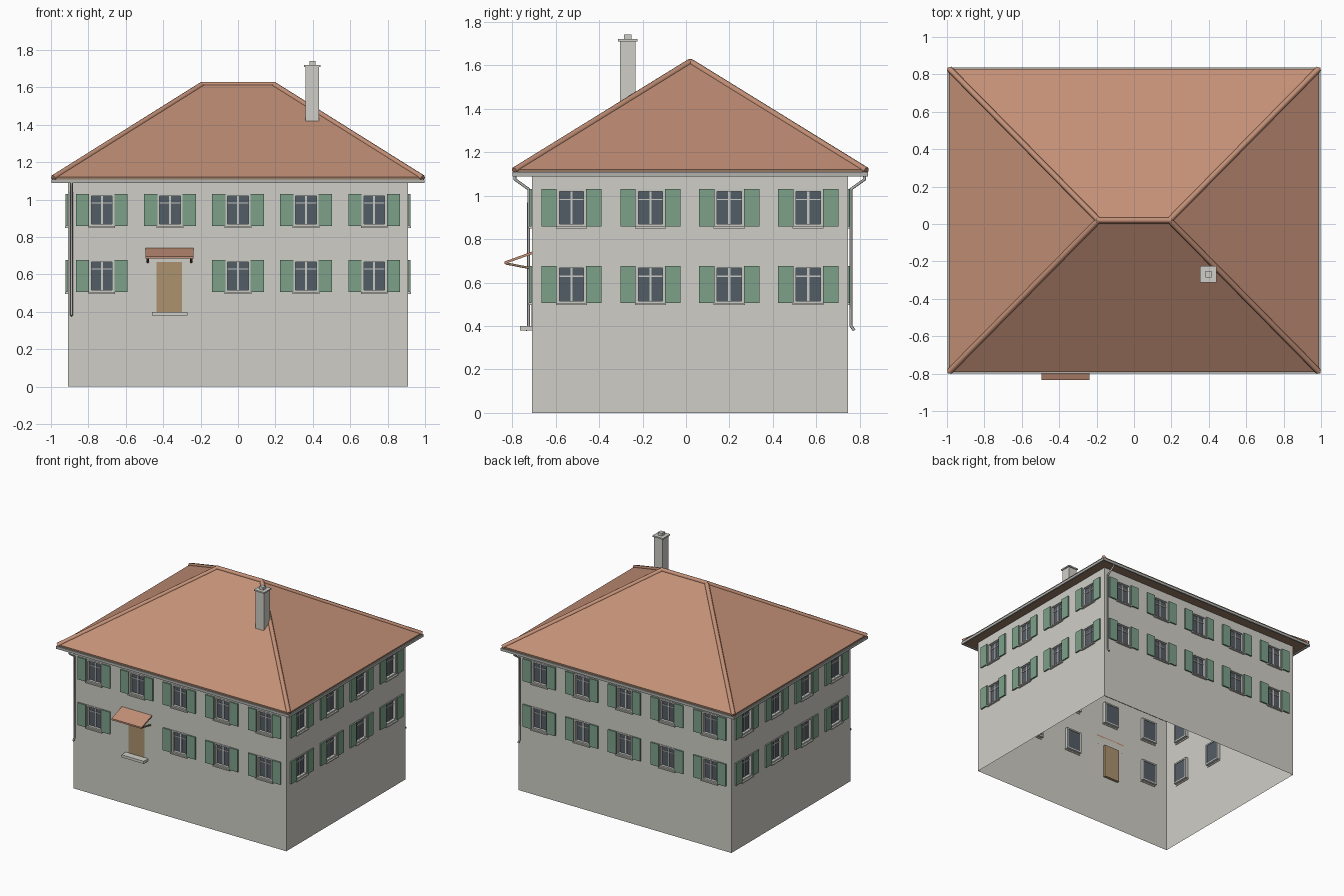
import bpy, bmesh, math
from mathutils import Matrix, Vector

if "Cube" in bpy.data.objects:
    bpy.data.objects.remove(bpy.data.objects["Cube"])


def material(name, r, g, b):
    lin = [((c / 255 + 0.055) / 1.055) ** 2.4 for c in (r, g, b)]
    m = bpy.data.materials.new(name)
    m.diffuse_color = (*lin, 1)
    m.use_nodes = True
    m.node_tree.nodes["Principled BSDF"].inputs["Base Color"].default_value = m.diffuse_color
    return m


PLASTER = material("plaster_grey", 207, 206, 199)
TILE = material("terracotta", 195, 144, 119)
TIMBER = material("eaves_brown", 150, 122, 98)
GREEN = material("shutter_green", 125, 161, 138)
GLASS = material("dark_glass", 84, 93, 102)
DOOR = material("door_tan", 172, 146, 112)
FRAME = material("frame_grey", 200, 200, 196)
METAL = material("gutter_grey", 178, 178, 175)


def finish(bm, name, *mats):
    me = bpy.data.meshes.new(name)
    bm.to_mesh(me)
    bm.free()
    for m in mats:
        me.materials.append(m)
    ob = bpy.data.objects.new(name, me)
    bpy.context.collection.objects.link(ob)
    return ob


def box(bm, x0, x1, y0, y1, z0, z1, mat=Matrix()):
    size = Matrix.Diagonal((x1 - x0, y1 - y0, z1 - z0, 1))
    mid = Matrix.Translation(((x0 + x1) / 2, (y0 + y1) / 2, (z0 + z1) / 2))
    bmesh.ops.create_cube(bm, size=1, matrix=mat @ mid @ size)


def tube(name, points, radius, mat, sides=1):
    cu = bpy.data.curves.new(name, 'CURVE')
    cu.dimensions = '3D'
    cu.bevel_depth = radius
    cu.bevel_resolution = sides
    cu.use_fill_caps = True
    sp = cu.splines.new('POLY')
    sp.points.add(len(points) - 1)
    for p, co in zip(sp.points, points):
        p.co = (*co, 1)
    cu.materials.append(mat)
    ob = bpy.data.objects.new(name, cu)
    bpy.context.collection.objects.link(ob)


# Main dimensions
HX, HY, CY, TOP = 0.91, 0.7275, 0.0175, 1.12
WIN_W, ROWS = 0.0665, ((0.505, 0.677), (0.858, 1.03))
DOOR_X, DOOR_Z = (-0.435, -0.30), (0.40, 0.665)
COLS_LONG = [-0.728, -0.364, 0, 0.364, 0.728]
COLS_SHORT = [-0.545, -0.1815, 0.1815, 0.545]

walls, glass, frames, shutters, sills = (bmesh.new() for _ in range(5))


def wall_face(bm, mat, half, holes):
    """Flat wall split on a grid, leaving the openings empty."""
    us = sorted({-half, half, *(v for h in holes for v in h[:2])})
    zs = sorted({0, TOP, *(v for h in holes for v in h[2:])})
    for a, b in zip(us, us[1:]):
        for c, d in zip(zs, zs[1:]):
            u, z = (a + b) / 2, (c + d) / 2
            if any(h[0] < u < h[1] and h[2] < z < h[3] for h in holes):
                continue
            bm.faces.new([bm.verts.new(mat @ Vector((p, 0, q)))
                          for p, q in ((a, c), (b, c), (b, d), (a, d))])


def window(mat, u, z0, z1):
    a, b, t = u - WIN_W, u + WIN_W, 0.011
    box(glass, a + .004, b - .004, 0.017, 0.021, z0 + .004, z1 - .004, mat)
    for x0, x1, p, q in ((a, a + t, z0, z1), (b - t, b, z0, z1),
                         (a + t, b - t, z0, z0 + t), (a + t, b - t, z1 - t, z1)):
        box(frames, x0, x1, -0.004, 0.025, p, q, mat)
    # Centre mullion and upper glazing bar
    box(frames, u - .005, u + .005, 0.011, 0.017, z0 + t, z1 - t, mat)
    zb = z0 + 0.72 * (z1 - z0)
    box(frames, a + t, b - t, 0.012, 0.017, zb - .003, zb + .003, mat)
    box(sills, a - .005, b + .005, -0.016, 0.005, z0 - .009, z0, mat)
    for x0, x1 in ((a - .072, a - .001), (b + .001, b + .072)):
        box(shutters, x0, x1, -0.012, -0.001, z0, z1, mat)


# Four walls: local x runs along the wall, local y points inward
for side in range(4):
    half, dist = (HX, HY) if side % 2 == 0 else (HY, HX)
    mat = (Matrix.Translation((0, CY, 0)) @ Matrix.Rotation(side * math.pi / 2, 4, 'Z')
           @ Matrix.Translation((0, -dist, 0)))
    holes = []
    for row, (z0, z1) in enumerate(ROWS):
        for i, u in enumerate(COLS_LONG if side % 2 == 0 else COLS_SHORT):
            if side == 0 and row == 0 and i == 1:
                holes.append((*DOOR_X, *DOOR_Z))
                continue
            holes.append((u - WIN_W, u + WIN_W, z0, z1))
            window(mat, u, z0, z1)
    wall_face(walls, mat, half, holes)
bmesh.ops.remove_doubles(walls, verts=walls.verts, dist=1e-4)
finish(walls, "walls", PLASTER)
finish(glass, "window_glass", GLASS)
finish(frames, "window_frames", FRAME)
finish(shutters, "shutters", GREEN)
finish(sills, "window_sills", PLASTER)

# Front door and step
bm = bmesh.new()
box(bm, *DOOR_X, -0.712, -0.69, *DOOR_Z)
finish(bm, "front_door", DOOR)
bm = bmesh.new()
box(bm, -0.46, -0.27, -0.765, -0.71, 0.38, 0.40)
finish(bm, "door_step", PLASTER)

# Sloping door canopy on two raking brackets
bm = bmesh.new()
vs = [bm.verts.new((x, y, z)) for x in (-0.495, -0.238)
      for y, z in ((-0.835, 0.685), (-0.835, 0.697), (-0.71, 0.742), (-0.71, 0.73))]
bm.faces.new(vs[:4])
bm.faces.new(vs[4:][::-1])
for i in range(4):
    j = (i + 1) % 4
    bm.faces.new((vs[i], vs[i + 4], vs[j + 4], vs[j]))
bmesh.ops.recalc_face_normals(bm, faces=bm.faces)
finish(bm, "door_canopy", TILE)
for x in (-0.482, -0.25):
    tube("canopy_bracket", [(x, -0.71, 0.665), (x, -0.83, 0.688)], 0.006, TIMBER)

# Hipped roof: tiled slopes, brown fascia and soffit
RX, RY, RC, RIDGE = 0.988, 0.81, 0.02, 0.19
EAVE, PEAK = 1.12, 1.62
bm = bmesh.new()
corners = [(-RX, RC - RY), (RX, RC - RY), (RX, RC + RY), (-RX, RC + RY)]
low = [bm.verts.new((x, y, 1.095)) for x, y in corners]
edge = [bm.verts.new((x, y, EAVE)) for x, y in corners]
left, right = (bm.verts.new((x, RC, PEAK)) for x in (-RIDGE, RIDGE))
bm.faces.new(low[::-1])
for i in range(4):
    j = (i + 1) % 4
    bm.faces.new((low[i], low[j], edge[j], edge[i]))
for f in ((edge[0], edge[1], right, left), (edge[1], edge[2], right),
          (edge[2], edge[3], left, right), (edge[3], edge[0], left)):
    bm.faces.new(f)
bm.normal_update()
for f in bm.faces:
    f.material_index = 0 if f.normal.z > 0.3 else 1
finish(bm, "roof", TILE, TIMBER)

# Ridge and hip cap tiles
for x, y in corners:
    tube("hip_cap", [(x, y, EAVE - .005), (math.copysign(RIDGE, x), RC, PEAK - .005)], 0.016, TILE)
tube("ridge_cap", [(-RIDGE - .01, RC, PEAK - .005), (RIDGE + .01, RC, PEAK - .005)], 0.016, TILE)

# Gutters around the eaves
bm = bmesh.new()
for s in (-1, 1):
    box(bm, -0.996, 0.996, RC + s * .812 - .006, RC + s * .812 + .006, 1.088, 1.108)
    box(bm, s * .99 - .006, s * .99 + .006, RC - .812, RC + .812, 1.088, 1.108)
finish(bm, "gutters", METAL)

# Downpipes at two opposite corners
for s in (-1, 1):
    path = ((.805, 1.09), (.805, 1.075), (.742, 1.03), (.742, .40), (.757, .38))
    tube("downpipe", [(s * .89, CY + s * d, z) for d, z in path], 0.007, METAL, 2)

# Chimney with cap plate and pot
bm = bmesh.new()
cx, cy = 0.398, -0.268
for r, z0, z1 in ((.036, 1.36, 1.71), (.044, 1.71, 1.72), (.017, 1.72, 1.742)):
    box(bm, cx - r, cx + r, cy - r, cy + r, z0, z1)
finish(bm, "chimney", PLASTER)
